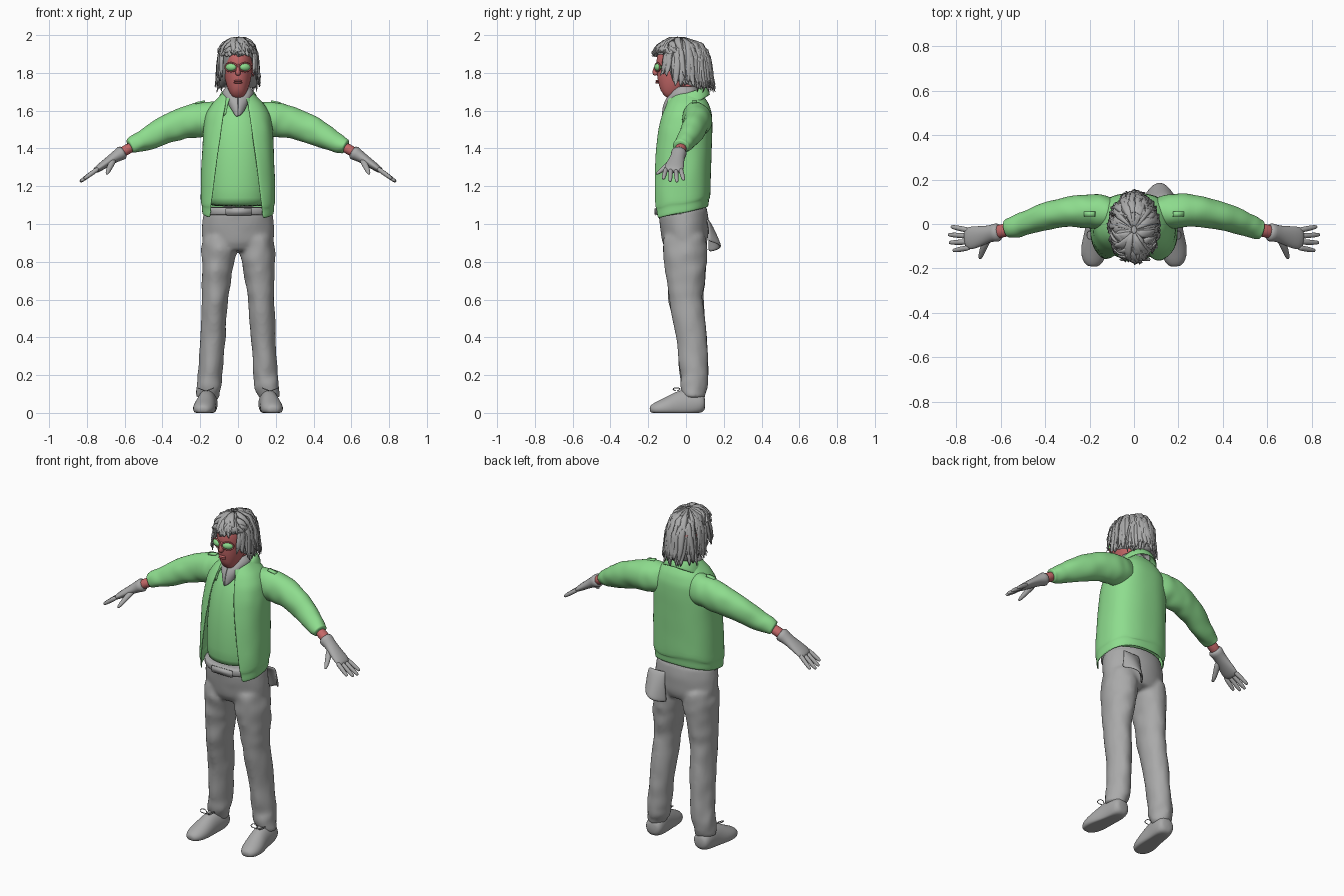
import bpy, bmesh, math, random
from math import sin, cos, pi, radians
from mathutils import Vector, Matrix, noise

random.seed(4)
if "Cube" in bpy.data.objects:
    bpy.data.objects.remove(bpy.data.objects["Cube"])


def material(name, rgb):
    m = bpy.data.materials.new(name)
    m.use_nodes = True
    m.diffuse_color = (*rgb, 1)
    for node in m.node_tree.nodes:
        if node.type == 'BSDF_PRINCIPLED':
            node.inputs["Base Color"].default_value = (*rgb, 1)
            node.inputs["Roughness"].default_value = 0.8
    return m


GREEN = material("jacket green", (0.27, 0.72, 0.27))
GREY = material("cloth grey", (0.40, 0.40, 0.40))
RED = material("skin red", (0.56, 0.14, 0.14))


# --- mesh helpers ---
def skin(bm, rows, wrap=True, caps=True):
    """Bridge rows of points with quads."""
    vs = [[bm.verts.new(p) for p in row] for row in rows]
    n = len(vs[0])
    for r, s in zip(vs, vs[1:]):
        for i in range(n if wrap else n - 1):
            k = (i + 1) % n
            bm.faces.new((r[i], r[k], s[k], s[i]))
    if wrap and caps:
        bm.faces.new(vs[0][::-1])
        bm.faces.new(vs[-1])


def rings(secs, ref=(1, 0, 0), n=16, wrinkle=0.0):
    """Ellipse rings along a path; each section is x, y, z, half width, half depth."""
    c = [Vector(s[:3]) for s in secs]
    out = []
    for i, s in enumerate(secs):
        t = (c[min(i + 1, len(c) - 1)] - c[max(i - 1, 0)]).normalized()
        side = Vector(ref)
        side = (side - t * side.dot(t)).normalized()
        up = t.cross(side)
        row = []
        for j in range(n):
            a = 2 * pi * j / n
            p = c[i] + side * s[3] * cos(a) + up * s[4] * sin(a)
            if wrinkle:
                p += (p - c[i]).normalized() * noise.noise(p * 18) * wrinkle
            row.append(p)
        out.append(row)
    return out


def refine(secs, k=3):
    """Add in-between sections so folds have room."""
    out = []
    for a, b in zip(secs, secs[1:]):
        out += [[p + (q - p) * i / k for p, q in zip(a, b)] for i in range(k)]
    return out + [list(secs[-1])]


def blob(bm, loc, size, rot=(0, 0, 0)):
    m = Matrix.Translation(loc)
    for angle, axis in zip(rot, 'XYZ'):
        m = m @ Matrix.Rotation(angle, 4, axis)
    bmesh.ops.create_uvsphere(bm, u_segments=16, v_segments=10, radius=1,
                              matrix=m @ Matrix.Diagonal((*size, 1)))


def finish(name, bm, mat, sub=1, thick=0.0, remesh=0.0):
    bmesh.ops.recalc_face_normals(bm, faces=bm.faces)
    for f in bm.faces:
        f.smooth = True
    me = bpy.data.meshes.new(name)
    bm.to_mesh(me)
    bm.free()
    me.materials.append(mat)
    ob = bpy.data.objects.new(name, me)
    bpy.context.collection.objects.link(ob)
    if thick:
        ob.modifiers.new("thickness", 'SOLIDIFY').thickness = thick
    if sub:
        m = ob.modifiers.new("smooth form", 'SUBSURF')
        m.levels = m.render_levels = sub
    if remesh:
        m = ob.modifiers.new("merge", 'REMESH')
        m.mode, m.voxel_size, m.use_smooth_shade = 'VOXEL', remesh, True
        m = ob.modifiers.new("relax", 'SMOOTH')
        m.factor, m.iterations = 0.5, 4
    return ob


def loft(name, secs, mat, ref=(1, 0, 0), n=16, wrinkle=0.0, sub=1):
    bm = bmesh.new()
    skin(bm, rings(secs, ref, n, wrinkle))
    return finish(name, bm, mat, sub)


def sheet(name, f, nu, nv, mat, thick, sub=1):
    bm = bmesh.new()
    skin(bm, [[f(i / nu, j / nv) for i in range(nu + 1)] for j in range(nv + 1)], False)
    return finish(name, bm, mat, sub, thick)


# --- trousers: pelvis and two legs merged ---
bm = bmesh.new()
skin(bm, rings(refine([(0, 0, .86, .15, .10), (0, -.004, .91, .193, .122), (0, -.01, 1.0, .192, .132),
                       (0, -.02, 1.09, .18, .132)]), n=24, wrinkle=.006))
LEG = [(.166, .043, .07, .055, .055), (.158, .042, .12, .063, .07), (.147, .043, .2, .068, .077),
       (.133, .03, .4, .068, .082), (.122, 0, .6, .071, .092), (.112, -.003, .75, .084, .11),
       (.1, -.003, .86, .098, .122), (.095, -.003, .95, .09, .115)]
for s in (1, -1):
    skin(bm, rings(refine([(s * l[0], *l[1:]) for l in LEG], 4), wrinkle=.014))
finish("trousers", bm, GREY, sub=1, remesh=.011)

# Belt and buckle
loft("belt", [(0, -.025, z, .184, .136) for z in (1.045, 1.05, 1.085, 1.09)], GREY, n=28)
bm = bmesh.new()
bmesh.ops.create_cube(bm, size=1, matrix=Matrix.Translation((.005, -.16, 1.066)) @ Matrix.Diagonal((.14, .012, .04, 1)))
bmesh.ops.bevel(bm, geom=bm.edges[:], offset=.004, segments=2, affect='EDGES')
finish("belt_buckle", bm, GREY, sub=0)

# Cloth flap hanging from the back of the waist
sheet("back_flap", lambda u, v: Vector((.115 + (u - .5) * (.11 + .04 * v),
      .115 + .075 * v ** .8 - .07 * v * (2 * u - 1) ** 2, 1.03 - .15 * v + .03 * v * (2 * u - 1))), 8, 6, GREY, .012)

# --- shirt ---
loft("shirt", [(0, -.02, 1.09, .16, .135), (0, -.02, 1.12, .168, .145), (0, -.018, 1.25, .17, .148),
               (0, -.012, 1.4, .165, .14), (0, 0, 1.52, .15, .122), (0, .005, 1.6, .11, .09),
               (0, .005, 1.64, .07, .06)], GREEN, n=24)

# --- jacket body: open shell; sections are height, half width, front y, back y ---
JACKET = refine([(1.055, .19, -.182, .118), (1.10, .192, -.184, .122), (1.12, .198, -.19, .13),
                 (1.25, .197, -.185, .132), (1.4, .19, -.172, .137), (1.5, .185, -.158, .14),
                 (1.58, .172, -.135, .138), (1.635, .14, -.108, .122), (1.675, .1, -.08, .095), (1.70, .075, -.06, .07)], 2)


def jacket(u, v):
    z, w, front, back = JACKET[round(v * (len(JACKET) - 1))]
    low = max(0, (1.64 - z) / .6)
    start = math.asin(min(.9, (.04 + .085 * low) / w))
    end = 2 * pi - math.asin(min(.9, (.055 + .09 * low) / w))
    a = start + (end - start) * u
    bx, by = [math.copysign(abs(q) ** .82, q) for q in (sin(a), cos(a))]
    p = Vector((w * bx, (front + back) / 2 - (back - front) / 2 * by, z - .035 * cos(a) * min(1, low)))
    return p * (1 + .02 * noise.noise(p * 14) * min(1, low * 2)) if z > 1.1 else p


sheet("jacket_body", jacket, 40, len(JACKET) - 1, GREEN, .008)


# Folded collar, dipping to points at the front
def collar(u, v):
    a = radians(32 + 296 * u)
    f = (1 + cos(a)) / 2
    r = .075 + .042 * v
    tip = max(0, f - .6) * v
    return Vector((r * sin(a) * (1 + .2 * tip), .012 - (r + .045 * f) * cos(a),
                   1.725 - .055 * f - (.04 + .07 * f) * v + .02 * sin(pi * v)))


sheet("jacket_collar", collar, 28, 5, GREEN, .007)


# Neckerchief gathered to a point under the chin
def scarf(u, v):
    a = 2 * pi * u
    f = max(0, cos(a)) ** 3
    r = .06 + .018 * sin(pi * v) + .012 * v
    return Vector((r * sin(a) * (1 - .1 * f * v), .0 - (r + .045 * f * v) * cos(a) - .012,
                   1.73 - .02 * f - (.07 + .075 * f) * v + .004 * sin(9 * a) * v))


sheet("neckerchief", scarf, 32, 7, GREY, .006)

# --- arms, gloves, shoes ---
SLEEVE = [(.09, .045, 1.565, .07, .085), (.16, .055, 1.555, .08, .095), (.22, .06, 1.55, .078, .094),
          (.3, .055, 1.532, .068, .083), (.4, .035, 1.493, .064, .074), (.5, .0, 1.442, .054, .058),
          (.55, -.018, 1.42, .047, .046), (.575, -.025, 1.408, .043, .038)]
PALM = [(.6, -.035, 1.385, .047, .044), (.63, -.04, 1.368, .04, .035), (.655, -.045, 1.352, .038, .029),
        (.695, -.055, 1.325, .047, .024), (.735, -.064, 1.297, .054, .02), (.765, -.066, 1.276, .048, .014)]
SHOE = [(.158, .102, .05, .03, .025), (.159, .09, .05, .05, .055), (.16, .05, .05, .055, .075),
        (.165, 0, .045, .052, .082), (.17, -.05, .035, .055, .075), (.178, -.1, .025, .061, .058),
        (.184, -.15, .02, .056, .042), (.187, -.18, .018, .038, .027), (.188, -.192, .016, .02, .014)]
for s, side in ((1, "left"), (-1, "right")):
    flip = lambda secs: [(s * p[0], *p[1:]) for p in secs]
    across = (0, 1, 0)
    loft(side + "_sleeve", flip(refine(SLEEVE)), GREEN, across, 18, .009)
    loft(side + "_wrist", flip([(.55, -.02, 1.415, .033, .03), (.6, -.033, 1.388, .031, .028),
                                (.65, -.043, 1.355, .03, .025)]), RED, across, 12)
    # Glove: palm, four fingers and thumb
    bm = bmesh.new()
    skin(bm, rings(flip(PALM), across))
    for i in range(4):
        y0, y1, reach = -.03 - .025 * i, -.012 - .036 * i, (.9, 1.05, 1, .8)[i]
        tip = Vector((.745 + .088 * reach, y1, 1.288 - .062 * reach))
        root = Vector((.735, y0, 1.297))
        skin(bm, rings(flip([(*root.lerp(tip, t), r, r) for t, r in
                             ((0, .0135), (.4, .0135), (.75, .012), (.95, .0095), (1, .005))]), across, 8))
    skin(bm, rings(flip([(.655, -.06, 1.345, .02, .018), (.675, -.1, 1.31, .018, .016),
                         (.688, -.135, 1.28, .014, .013), (.695, -.16, 1.262, .007, .007)]), (1, 0, 0), 8))
    finish(side + "_glove", bm, GREY)
    # Shoe with a flat sole, plus a lace bow
    bm = bmesh.new()
    skin(bm, rings(flip(SHOE), n=20))
    for v in bm.verts:
        v.co.z = max(v.co.z, 0)
    finish(side + "_shoe", bm, GREY)
    bm = bmesh.new()
    for d in (1, -1):
        skin(bm, rings([(s * .17 + d * .045 * sin(t * pi / 5), -.05 - .025 * sin(t * pi / 2.5) * d,
                         .115 + .018 * sin(t * pi / 5), .003, .003) for t in range(6)], (0, 0, 1), 6))
    finish(side + "_shoe_lace", bm, GREY)
    # Shoulder tab
    bm = bmesh.new()
    bmesh.ops.create_cube(bm, size=1, matrix=Matrix.Translation((s * .2, .045, 1.645)) @
                          Matrix.Rotation(s * .2, 4, 'Y') @ Matrix.Diagonal((.05, .024, .01, 1)))
    finish(side + "_shoulder_tab", bm, GREEN, sub=0)

# --- head ---
loft("neck", [(0, .015, 1.6, .055, .055), (0, 0, 1.68, .05, .052), (0, -.015, 1.78, .05, .055)], RED)
bm = bmesh.new()
skin(bm, rings([(0, -.118, 1.682, .022, .028), (0, -.1, 1.695, .042, .055), (0, -.078, 1.73, .06, .083),
                (0, -.06, 1.775, .072, .1), (0, -.05, 1.82, .077, .108), (0, -.045, 1.87, .08, .115),
                (0, -.04, 1.92, .072, .1), (0, -.035, 1.965, .04, .06)], n=20))
skin(bm, rings([(0, -.15, 1.85, .008, .012), (0, -.158, 1.82, .01, .016), (0, -.163, 1.8, .016, .02),
                (0, -.155, 1.787, .013, .014)], n=10))
for z in (1.757, 1.748):
    blob(bm, (0, -.152, z), (.024, .011, .0055))
for s in (1, -1):
    blob(bm, (s * .08, -.035, 1.815), (.01, .02, .034))
finish("face", bm, RED)

# Goggles: green lenses in red rims
for s, side in ((1, "left"), (-1, "right")):
    bm = bmesh.new()
    blob(bm, (s * .037, -.149, 1.83), (.031, .017, .02), (0, 0, s * .4))
    finish(side + "_lens", bm, GREEN, sub=0)
    bm = bmesh.new()
    pts = [Vector((.034 * cos(a), 0, .023 * sin(a))) for a in [i * pi / 10 for i in range(21)]]
    turn = Matrix.Translation((s * .037, -.151, 1.83)) @ Matrix.Rotation(s * .4, 4, 'Z')
    skin(bm, rings([(*(turn @ p), .005, .005) for p in pts], (0, 1, 0), 6), caps=False)
    finish(side + "_lens_rim", bm, RED)


# --- hair: a cap and many tapered locks over one flowing surface ---
def scalp(phi, l, k):
    th = min(l, 1) * pi / 2
    hang = max(0, l - 1)
    k *= 1 + .12 * hang
    return Vector((.098 * k * sin(th) * sin(phi), -.025 - .143 * k * sin(th) * cos(phi),
                   1.865 + .122 * k * cos(th) - .17 * hang))


def reach(phi):
    """Short over the forehead, long at the sides and back."""
    return .84 if cos(phi) > .45 else 1.55 + .3 * min(1, .5 - cos(phi))


bm = bmesh.new()
skin(bm, [[scalp(p, .03 + (reach(p) - .05) * j / 10, .95) for p in [2 * pi * i / 36 for i in range(36)]]
          for j in range(11)])
finish("hair_cap", bm, GREY, sub=0)

bm = bmesh.new()
for i in range(150):
    phi = 2 * pi * i / 150 + random.uniform(-.1, .1)
    start = random.choice((.08, .35, .6))
    end = reach(phi) * random.uniform(.9, 1.08)
    drift = random.uniform(-.35, .35) if cos(phi) < .45 else random.choice((-.6, .5))
    lift, w = random.uniform(.97, 1.03), random.uniform(.013, .022)
    secs = []
    for t, thin in ((0, .3), (.25, .9), (.5, 1), (.75, .8), (.92, .45), (1, .1)):
        k = lift + .06 * sin(pi * t) + random.uniform(0, .16) * t ** 4
        secs.append((*scalp(phi + drift * t, start + (end - start) * t, k), w * thin, .007 * thin))
    skin(bm, rings(secs, (cos(phi), sin(phi), 0), 6))
finish("hair_locks", bm, GREY, sub=0)


def strap(u, v):
    phi = radians(48 + 264 * u)
    p = scalp(phi, 1, .84 + .24 * min(1, 4 * min(u, 1 - u)))
    return p + Vector((0, 0, -.03 + .012 * v + .035 * sin(pi * u)))


sheet("goggle_strap", strap, 32, 1, RED, .004, 0)
